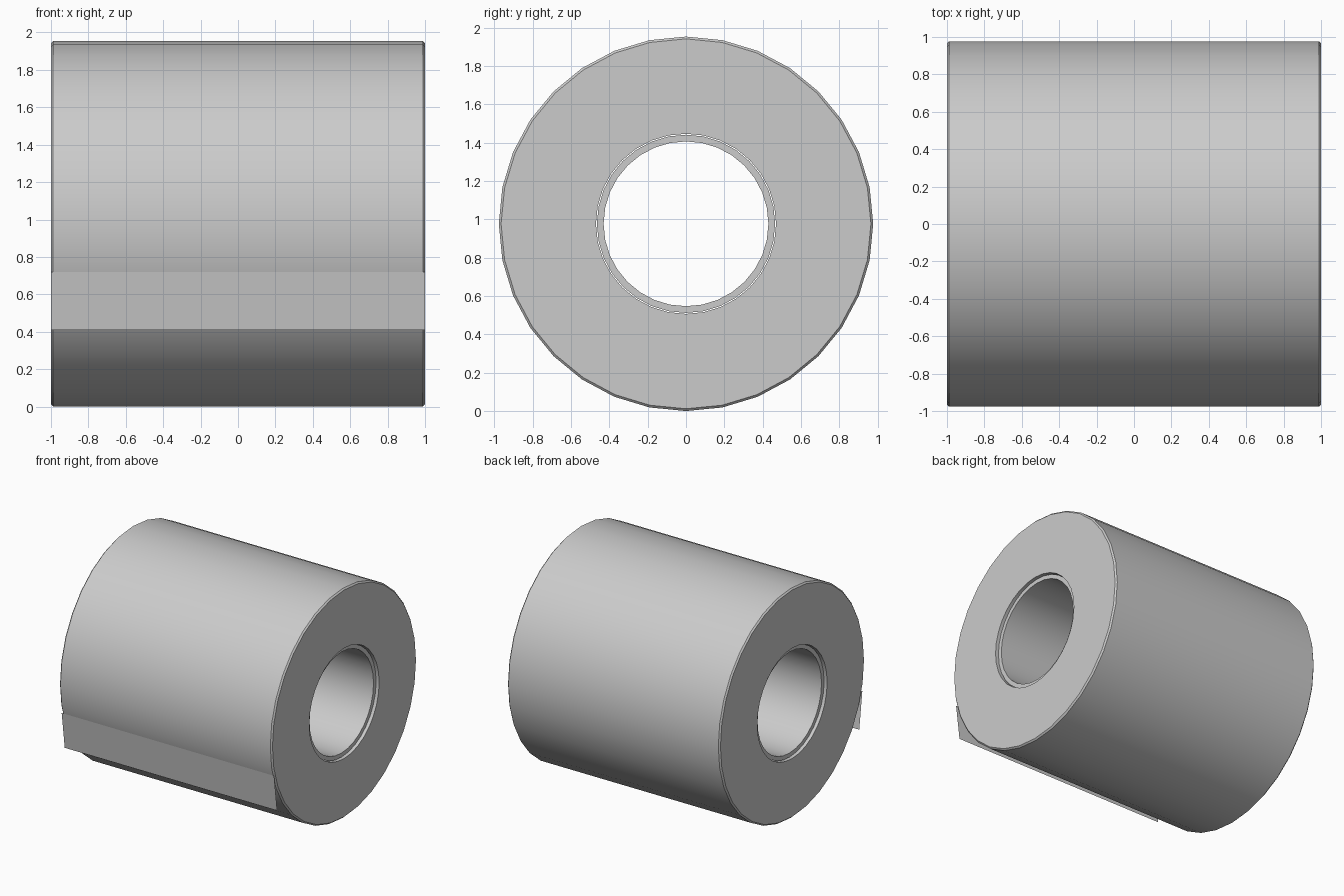
import bpy, bmesh, math

if "Cube" in bpy.data.objects:
    bpy.data.objects.remove(bpy.data.objects["Cube"])

R, SIDES = 0.977, 32


def finish(name, bm):
    mesh = bpy.data.meshes.new(name)
    bm.to_mesh(mesh)
    bm.free()
    obj = bpy.data.objects.new(name, mesh)
    bpy.context.collection.objects.link(obj)
    return obj


def ring_solid(name, profile):
    """Revolve a closed (x, radius) profile around the x axis at height R."""
    bm = bmesh.new()
    rings = []
    for i in range(SIDES):
        a = 2 * math.pi * i / SIDES
        rings.append([bm.verts.new((x, r * math.sin(a), R + r * math.cos(a)))
                      for x, r in profile])
    n = len(profile)
    for i in range(SIDES):
        p, q = rings[i], rings[(i + 1) % SIDES]
        for j in range(n):
            k = (j + 1) % n
            bm.faces.new((p[j], p[k], q[k], q[j]))
    bmesh.ops.recalc_face_normals(bm, faces=bm.faces)
    obj = finish(name, bm)
    bpy.ops.object.select_all(action='DESELECT')
    obj.select_set(True)
    bpy.context.view_layer.objects.active = obj
    bpy.ops.object.shade_smooth_by_angle(angle=math.radians(30))
    return obj


# Wound paper body with a small softened outer rim
b = 0.012
ring_solid("paper_roll", [(-1, 0.47), (-1, R - b), (-1 + b, R),
                          (1 - b, R), (1, R - b), (1, 0.47)])

# Inner cardboard tube, slightly recessed at both ends
ring_solid("cardboard_tube", [(-0.975, 0.43), (-0.975, 0.465),
                              (0.975, 0.465), (0.975, 0.43)])

# Loose end of the sheet: a paper-thin flap on the front
bm = bmesh.new()
bm.faces.new([bm.verts.new(c) for c in
              ((-1, -0.943, 0.72), (-1, -0.902, 0.408),
               (1, -0.902, 0.408), (1, -0.943, 0.72))])
finish("loose_sheet_end", bm)
